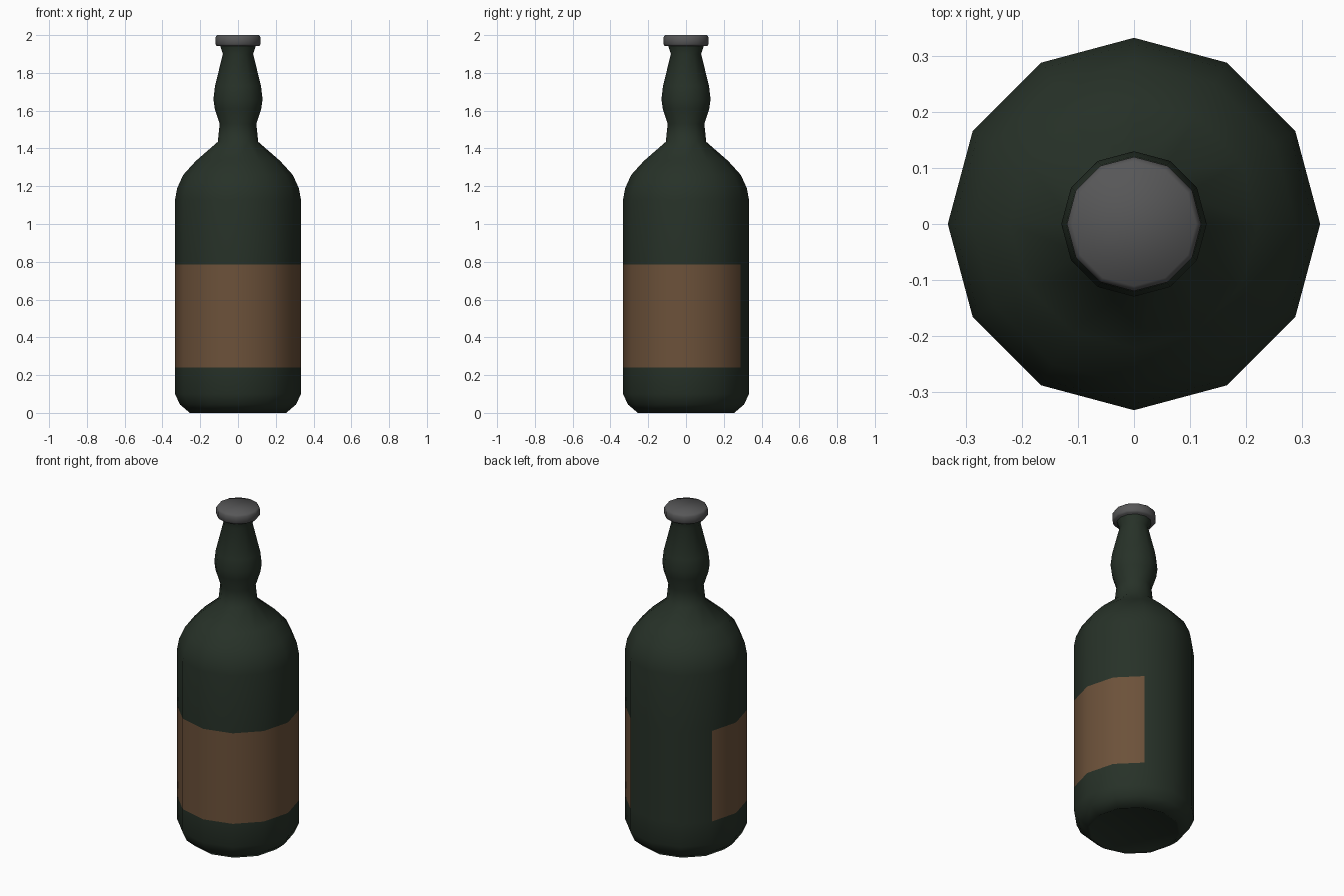
import bpy, bmesh, math

if "Cube" in bpy.data.objects:
    bpy.data.objects.remove(bpy.data.objects["Cube"])

SIDES = 12


def material(name, rgb):
    m = bpy.data.materials.new(name)
    m.diffuse_color = (*rgb, 1.0)
    m.use_nodes = True
    m.node_tree.nodes["Principled BSDF"].inputs["Base Color"].default_value = m.diffuse_color
    return m


def lathe(name, profile, materials):
    """Revolve (radius, height) points into a closed 12-sided solid."""
    bm = bmesh.new()
    rings = []
    for r, z in profile:
        rings.append([bm.verts.new((r * math.cos(2 * math.pi * i / SIDES),
                                    r * math.sin(2 * math.pi * i / SIDES), z))
                      for i in range(SIDES)])
    for a, b in zip(rings, rings[1:]):
        for i in range(SIDES):
            j = (i + 1) % SIDES
            bm.faces.new((a[i], a[j], b[j], b[i]))
    bm.faces.new(rings[0][::-1])
    bm.faces.new(rings[-1])
    bm.normal_update()
    mesh = bpy.data.meshes.new(name)
    bm.to_mesh(mesh)
    bm.free()
    for m in materials:
        mesh.materials.append(m)
    obj = bpy.data.objects.new(name, mesh)
    bpy.context.collection.objects.link(obj)
    return obj


def smooth(obj, degrees):
    bpy.ops.object.select_all(action='DESELECT')
    obj.select_set(True)
    bpy.context.view_layer.objects.active = obj
    bpy.ops.object.shade_smooth_by_angle(angle=math.radians(degrees))


green = material("dark_green_glass", (0.020, 0.031, 0.021))
brown = material("brown_label", (0.150, 0.083, 0.042))
grey = material("grey_cap", (0.095, 0.095, 0.097))

# Glass body: base, straight wall with label band, shoulder, bulging neck, lip
LABEL_LOW, LABEL_HIGH = 0.24, 0.785
body = lathe("bottle_body", [
    (0.245, 0.005), (0.255, 0.0), (0.308, 0.045), (0.333, 0.10),
    (0.333, LABEL_LOW), (0.333, LABEL_HIGH), (0.333, 1.13),
    (0.322, 1.19), (0.29, 1.26), (0.222, 1.335), (0.107, 1.435),
    (0.097, 1.53), (0.123, 1.61), (0.13, 1.66), (0.122, 1.73),
    (0.08, 1.90), (0.097, 1.95)], [green, brown])

# Label wraps the band except for three faces at the back
for f in body.data.polygons:
    c = f.center
    angle = math.degrees(math.atan2(c.y, c.x))
    if LABEL_LOW < c.z < LABEL_HIGH and not 60 < angle < 150:
        if abs(f.normal.z) < 0.01:
            f.material_index = 1
smooth(body, 75)

# Crown cap
cap = lathe("bottle_cap", [
    (0.112, 1.942), (0.12, 1.952), (0.12, 1.988), (0.111, 2.0)], [grey])
smooth(cap, 60)
